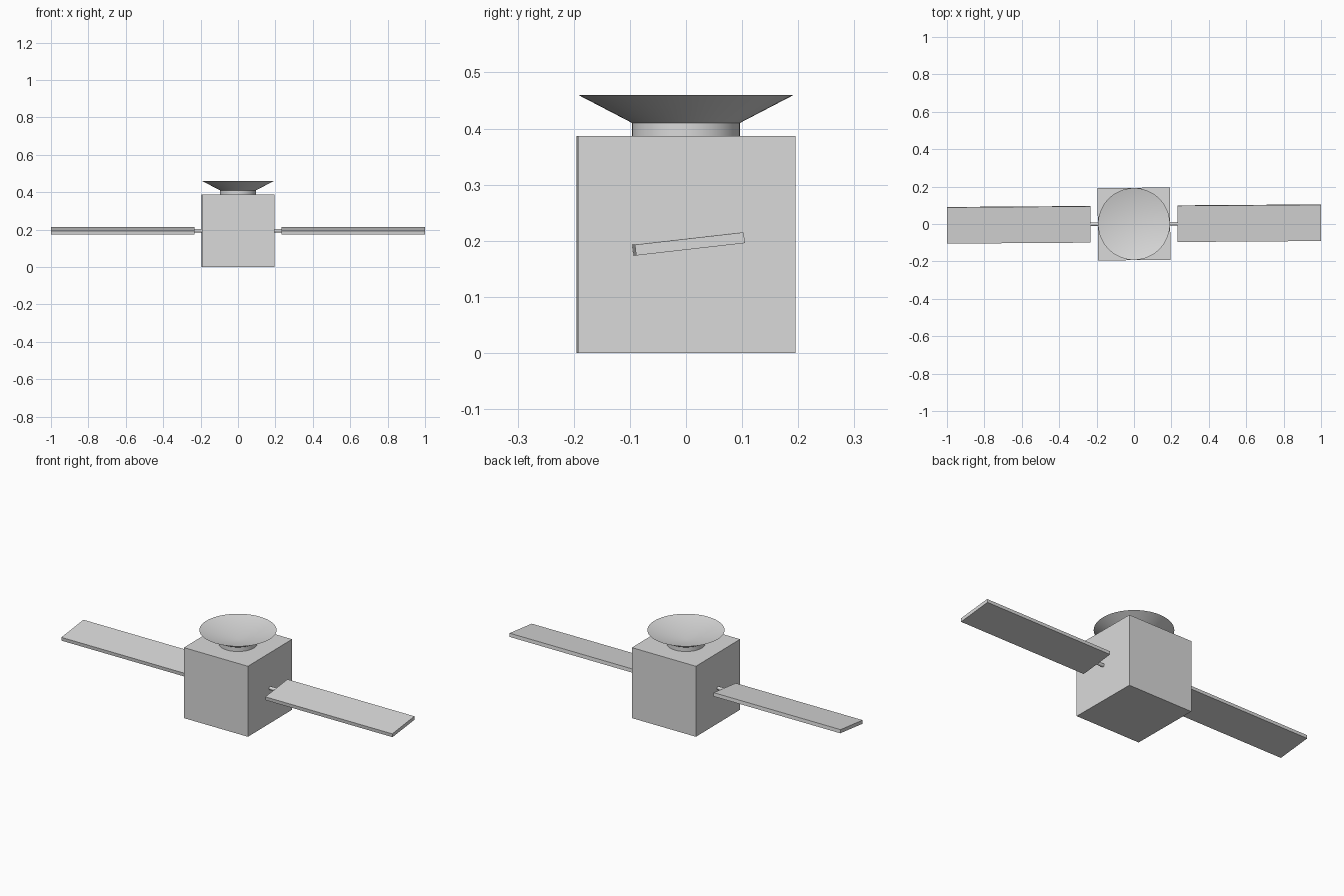
import bpy, bmesh, math
from mathutils import Matrix

cube = bpy.data.objects.get("Cube")
if cube:
    bpy.data.objects.remove(cube, do_unlink=True)

BODY = 0.387            # edge of the cubic body
MID = BODY / 2          # height of the wing axis
YAW = Matrix.Rotation(math.radians(0.4), 4, 'Z')
TILT = math.radians(6.5)

grey = bpy.data.materials.new("light_grey")
grey.use_nodes = True
colour = (0.7, 0.7, 0.7, 1)
grey.diffuse_color = colour
grey.node_tree.nodes["Principled BSDF"].inputs["Base Color"].default_value = colour


def finish(name, bm, matrix, smooth=False):
    """Turn a bmesh into a named object, turned with the whole craft."""
    bmesh.ops.recalc_face_normals(bm, faces=bm.faces)
    mesh = bpy.data.meshes.new(name)
    bm.to_mesh(mesh)
    bm.free()
    mesh.materials.append(grey)
    obj = bpy.data.objects.new(name, mesh)
    bpy.context.collection.objects.link(obj)
    obj.matrix_world = YAW @ matrix
    if smooth:
        bpy.ops.object.select_all(action='DESELECT')
        obj.select_set(True)
        bpy.context.view_layer.objects.active = obj
        bpy.ops.object.shade_smooth_by_angle(angle=math.radians(20))
    return obj


def box(name, size, matrix):
    bm = bmesh.new()
    bmesh.ops.create_cube(bm, size=1)
    bmesh.ops.scale(bm, vec=size, verts=bm.verts)
    return finish(name, bm, matrix)


def lathe(name, profile, matrix, steps=64):
    """Spin (radius, height) points around the z axis."""
    bm = bmesh.new()
    verts = [bm.verts.new((r, 0, z)) for r, z in profile]
    edges = [bm.edges.new(pair) for pair in zip(verts, verts[1:])]
    bmesh.ops.spin(bm, geom=verts + edges, cent=(0, 0, 0), axis=(0, 0, 1),
                   angle=math.tau, steps=steps, use_duplicate=False)
    bmesh.ops.remove_doubles(bm, verts=bm.verts, dist=0.0001)
    return finish(name, bm, matrix, smooth=True)


# Body
box("body", (BODY, BODY, BODY), Matrix.Translation((0, 0, MID)))

# Antenna: short neck and a flared dish with a shallow conical hollow
lathe("antenna_neck", [(0, BODY), (0.096, BODY), (0.096, 0.41), (0, 0.41)],
      Matrix.Identity(4))
lathe("antenna_dish", [(0.096, 0.41), (0.192, 0.46), (0, 0.411)],
      Matrix.Identity(4))

# Wings: a thin rod and a tilted solar panel on each side
for side, sign in (("left", 1), ("right", -1)):
    rod_turn = Matrix.Rotation(math.pi / 2, 4, 'Y')
    lathe(side + "_rod", [(0, -0.022), (0.009, -0.022), (0.009, 0.022), (0, 0.022)],
          Matrix.Translation((sign * 0.213, 0, MID)) @ rod_turn, steps=24)
    box(side + "_solar_panel", (0.767, 0.195, 0.0193),
        Matrix.Translation((sign * 0.6165, 0, MID + 0.001))
        @ Matrix.Rotation(TILT, 4, 'X'))
